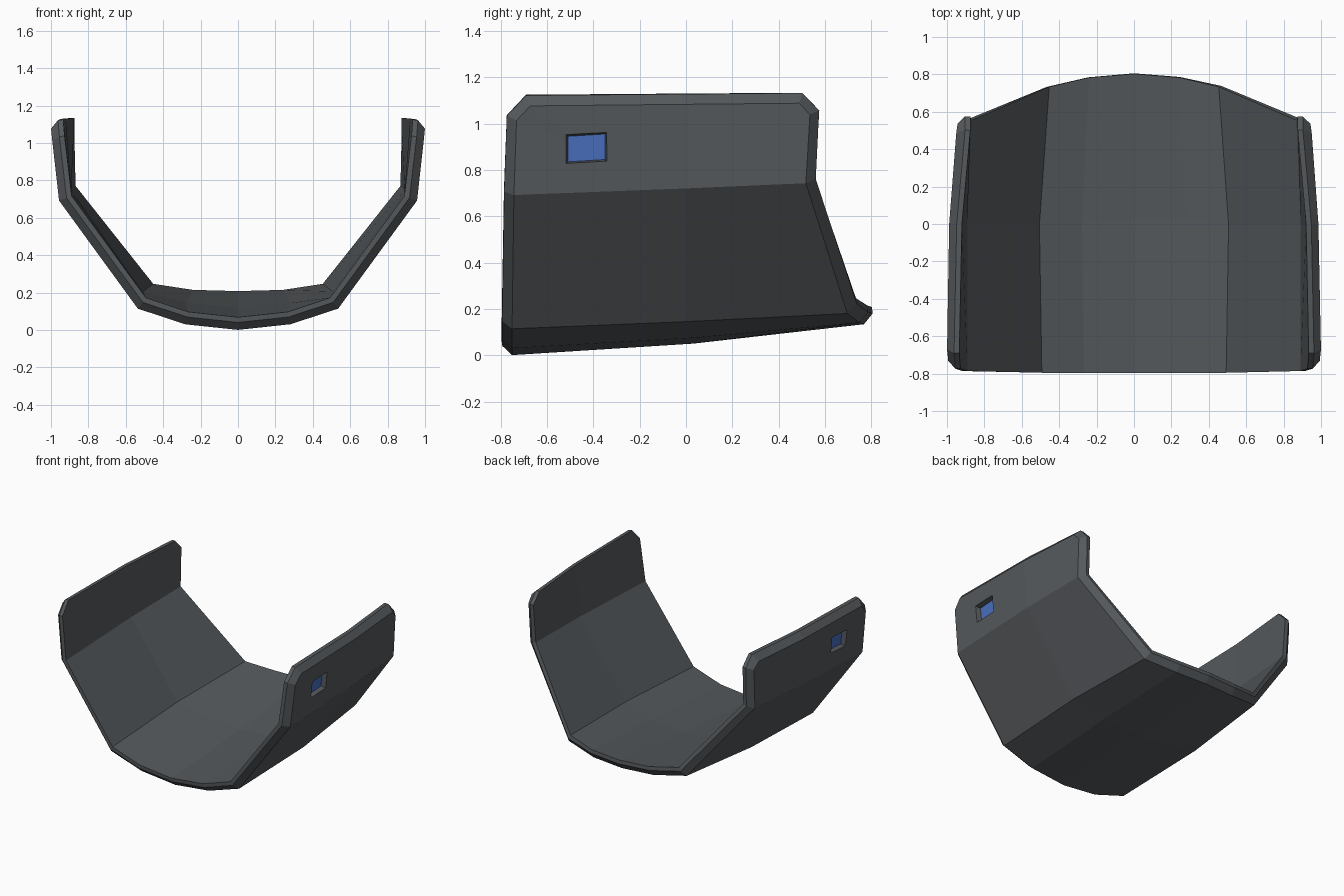
import bpy
import bmesh
from mathutils import Vector

cube = bpy.data.objects.get("Cube")
if cube:
    bpy.data.objects.remove(cube, do_unlink=True)


def material(name, rgb):
    mat = bpy.data.materials.new(name)
    mat.use_nodes = True
    color = (*rgb, 1.0)
    mat.diffuse_color = color
    mat.node_tree.nodes["Principled BSDF"].inputs["Base Color"].default_value = color
    return mat


def make_object(name, bm, mats):
    mesh = bpy.data.meshes.new(name)
    bm.to_mesh(mesh)
    bm.free()
    obj = bpy.data.objects.new(name, mesh)
    bpy.context.collection.objects.link(obj)
    for mat in mats:
        mesh.materials.append(mat)
    return obj


grey = material("slate grey", (0.092, 0.101, 0.108))
blue = material("window blue", (0.07, 0.16, 0.53))
THICKNESS = 0.07
BEVEL = 0.042

# Half of the outer skin: floor and lower wall columns, each front, middle, back
columns = [
    [(0, -.793, -.002), (0, .03, .05), (0, .81, .138)],
    [(.28, -.793, .028), (.29, .03, .075), (.25, .79, .145)],
    [(.535, -.793, .112), (.548, 0, .145), (.49, .74, .182)],
    [(.957, -.785, .69), (.96, 0, .72), (.937, .56, .745)],
]
# Top edge of the side wall, with clipped corners
wall_top = [(.997, -.773, 1.03), (1.004, -.69, 1.118), (.99, 0, 1.125),
            (.945, .505, 1.13), (.945, .578, 1.055)]

bm = bmesh.new()
for side in (1, -1):
    def vert(p):
        return bm.verts.new((p[0] * side, p[1], p[2]))

    def face(loop):
        bm.faces.new(loop if side == 1 else loop[::-1])

    grid = [[vert(p) for p in col] for col in columns]
    top = [vert(p) for p in wall_top]
    for a, b in zip(grid, grid[1:]):
        for j in range(2):
            face([a[j], a[j + 1], b[j + 1], b[j]])
    front, mid, back = grid[-1]
    face([front, mid, top[2], top[1], top[0]])
    face([mid, back, top[4], top[3], top[2]])
bmesh.ops.remove_doubles(bm, verts=bm.verts[:], dist=0.0001)
bmesh.ops.recalc_face_normals(bm, faces=bm.faces[:])
bm.normal_update()
bm.faces.ensure_lookup_table()
if sum(f.normal.z for f in bm.faces) > 0:
    bmesh.ops.reverse_faces(bm, faces=bm.faces[:])
    bm.normal_update()

# Give the skin an even thickness and close the rim
skin = bm.faces[:]
rim = [e for e in bm.edges if e.is_boundary]
offsets = [(v, v.co - v.normal * v.calc_shell_factor() * THICKNESS) for v in bm.verts]
inner = {v: bm.verts.new(co) for v, co in offsets}
for f in skin:
    bm.faces.new([inner[v] for v in reversed(f.verts)])
for e in rim:
    a, b = e.verts
    bm.faces.new([a, b, inner[b], inner[a]])
bmesh.ops.recalc_face_normals(bm, faces=bm.faces[:])

# Chamfer the outer edge of the rim
bmesh.ops.bevel(bm, geom=rim, offset=BEVEL, segments=1, affect='EDGES', profile=0.5)
bmesh.ops.recalc_face_normals(bm, faces=bm.faces[:])
shell = make_object("curved_shell", bm, [grey, blue])

# Tapered cutter for the recessed window in each side wall, blue on its floor
bm = bmesh.new()
for side in (1, -1):
    def ring(x, half_y, half_z):
        points = []
        for sy, sz in ((-1, -1), (1, -1), (1, 1), (-1, 1)):
            y, z = sy * half_y, sz * half_z + sy * 0.005
            points.append(bm.verts.new(Vector((side * (x + 0.1 * z), y - 0.43, z + 0.895))))
        return points

    outer = ring(1.02, 0.097, 0.07)
    floor = ring(0.944, 0.08, 0.055)
    bm.faces.new(outer)
    bm.faces.new(floor[::-1]).material_index = 1
    for i in range(4):
        j = (i + 1) % 4
        bm.faces.new([outer[j], outer[i], floor[i], floor[j]])
bmesh.ops.recalc_face_normals(bm, faces=bm.faces[:])
cutter = make_object("window_cutter", bm, [grey, blue])
cutter.hide_render = True

# Cut the windows, then drop the helper
cut = shell.modifiers.new("window recesses", 'BOOLEAN')
cut.operation = 'DIFFERENCE'
cut.solver = 'EXACT'
cut.object = cutter
bpy.context.view_layer.objects.active = shell
shell.select_set(True)
bpy.ops.object.modifier_apply(modifier=cut.name)
bpy.data.objects.remove(cutter, do_unlink=True)
